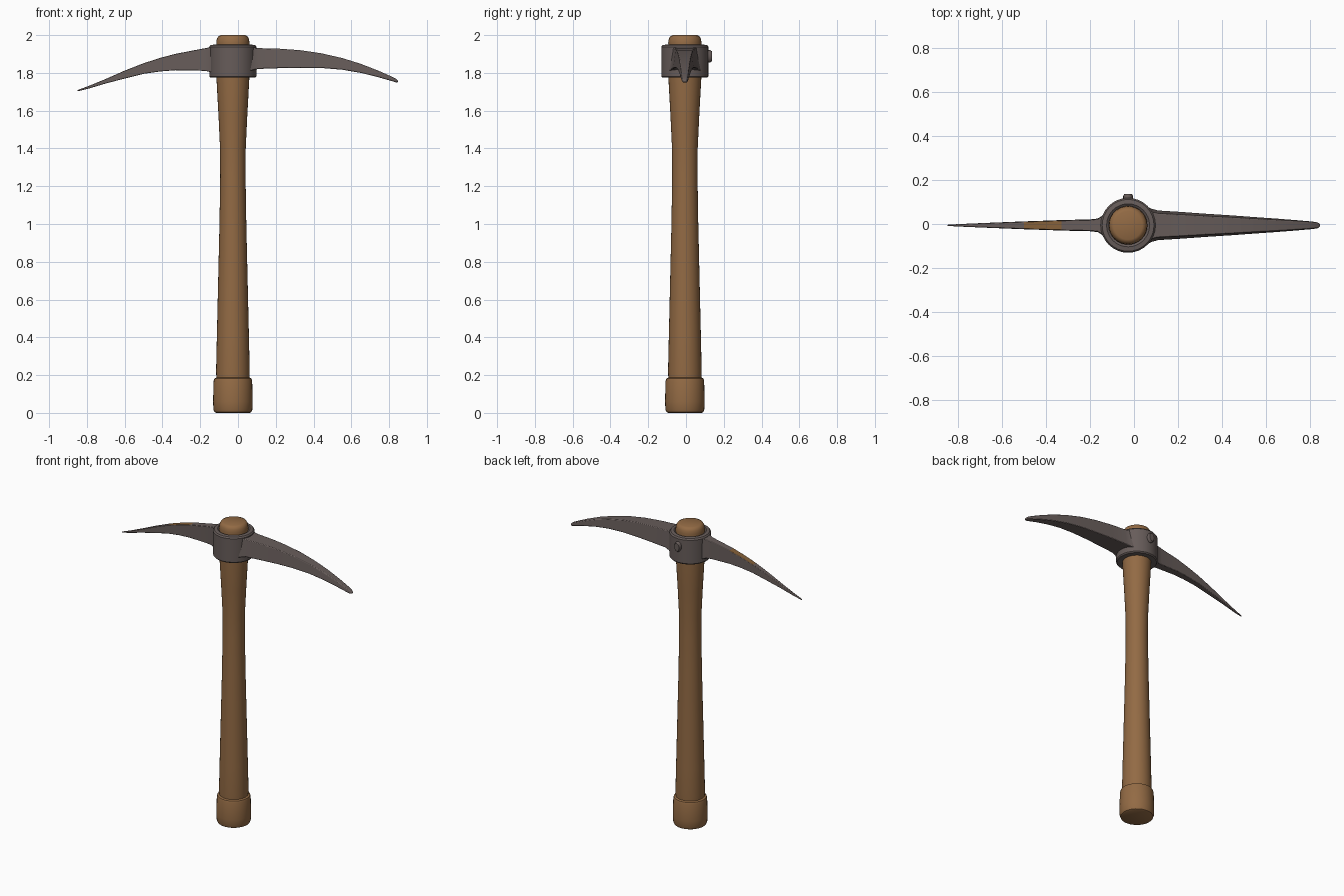
import bpy, bmesh, math

CX, CY = -0.027, -0.006   # shaft axis

old = bpy.data.objects.get("Cube")
if old:
    bpy.data.objects.remove(old)


def material(name, rgb):
    mat = bpy.data.materials.new(name)
    mat.use_nodes = True
    mat.diffuse_color = (*rgb, 1)
    mat.node_tree.nodes["Principled BSDF"].inputs["Base Color"].default_value = (*rgb, 1)
    return mat


wood = material("warm_wood", (0.29, 0.145, 0.058))
iron = material("dark_iron", (0.135, 0.108, 0.102))
rust = material("rust_brown", (0.23, 0.115, 0.04))


def finish(bm, name, mats, bevel=0, angle=35):
    bmesh.ops.recalc_face_normals(bm, faces=bm.faces)
    mesh = bpy.data.meshes.new(name)
    bm.to_mesh(mesh)
    bm.free()
    for m in mats:
        mesh.materials.append(m)
    mesh.shade_smooth()
    mesh.set_sharp_from_angle(angle=math.radians(angle))
    obj = bpy.data.objects.new(name, mesh)
    bpy.context.collection.objects.link(obj)
    if bevel:
        mod = obj.modifiers.new("soft_edges", 'BEVEL')
        mod.width = bevel
        mod.segments = 2
        mod.limit_method = 'ANGLE'
        mod.angle_limit = math.radians(40)
    return obj


def bridge(bm, rings, closed=False):
    """Skin consecutive rings; cap the ends unless the loop is closed."""
    pairs = list(zip(rings, rings[1:]))
    if closed:
        pairs.append((rings[-1], rings[0]))
    for a, b in pairs:
        n = len(a)
        for i in range(n):
            j = (i + 1) % n
            bm.faces.new((a[i], a[j], b[j], b[i]))
    if not closed:
        bm.faces.new(rings[0])
        bm.faces.new(rings[-1])


def turned(name, profile, mat, closed=False, sides=32):
    """Turn a (radius, height) profile around the shaft axis."""
    bm = bmesh.new()
    rings = []
    for r, z in profile:
        angles = [2 * math.pi * i / sides for i in range(sides)]
        rings.append([bm.verts.new((CX + r * math.cos(a), CY + r * math.sin(a), z))
                      for a in angles])
    bridge(bm, rings, closed)
    return finish(bm, name, [mat])


def blade(name, stations, top_ratio, rust_span=None):
    """Loft trapezoid sections: (x, bottom z, top z, half width)."""
    bm = bmesh.new()
    rings = []
    for x, low, high, half in stations:
        top = half * top_ratio
        section = ((-half, low), (half, low), (top, high), (-top, high))
        rings.append([bm.verts.new((x, CY + y, z)) for y, z in section])
    bridge(bm, rings)
    bmesh.ops.recalc_face_normals(bm, faces=bm.faces)
    if rust_span:
        for f in bm.faces:
            x = f.calc_center_median().x
            if f.normal.z > 0.7 and rust_span[0] < x < rust_span[1]:
                f.material_index = 1
    return finish(bm, name, [iron, rust], bevel=0.004)


# Wooden shaft with flared ends and a rounded top
turned("shaft", [
    (0.086, 0.15), (0.089, 0.22), (0.085, 0.4), (0.078, 0.7), (0.071, 1.0),
    (0.067, 1.25), (0.068, 1.4), (0.076, 1.57), (0.087, 1.77), (0.088, 1.96),
    (0.085, 1.98), (0.077, 1.994), (0.065, 2.0)], wood)

# Thick sleeve at the foot of the shaft
turned("foot_sleeve", [
    (0.088, 0.0), (0.098, 0.005), (0.103, 0.018), (0.105, 0.06),
    (0.102, 0.17), (0.098, 0.182), (0.086, 0.188)], wood)

# Iron collar ring around the shaft
turned("collar", [
    (0.08, 1.775), (0.119, 1.775), (0.125, 1.782), (0.125, 1.938),
    (0.118, 1.947), (0.098, 1.95), (0.088, 1.942)], iron, closed=True)

# Narrow pick on the right, with a rusty patch on its upper face
blade("pick_arm", [
    (-0.11, 1.795, 1.943, 0.07), (-0.14, 1.803, 1.94, 0.047),
    (-0.165, 1.809, 1.932, 0.031), (-0.2, 1.812, 1.926, 0.027),
    (-0.33, 1.814, 1.901, 0.024), (-0.41, 1.808, 1.88, 0.021),
    (-0.5, 1.795, 1.851, 0.018), (-0.6, 1.77, 1.812, 0.014),
    (-0.7, 1.744, 1.768, 0.01), (-0.79, 1.717, 1.731, 0.006),
    (-0.85, 1.702, 1.709, 0.003)], 0.92, (-0.5, -0.33))

# Broad tapering blade on the left
blade("broad_arm", [
    (0.05, 1.808, 1.938, 0.092), (0.08, 1.815, 1.934, 0.076),
    (0.11, 1.821, 1.931, 0.068), (0.22, 1.825, 1.928, 0.061),
    (0.33, 1.827, 1.92, 0.053), (0.44, 1.826, 1.904, 0.046),
    (0.55, 1.817, 1.879, 0.038), (0.65, 1.8, 1.848, 0.031),
    (0.74, 1.778, 1.813, 0.024), (0.81, 1.758, 1.782, 0.018),
    (0.836, 1.75, 1.769, 0.014), (0.847, 1.75, 1.76, 0.007)], 0.8)

# Oval stud on the back of the collar
bm = bmesh.new()
rings = []
for y, s in ((0.09, 1), (0.128, 1), (0.137, 0.8)):
    rings.append([bm.verts.new((CX + 0.022 * s * math.cos(a), y, 1.888 + 0.033 * s * math.sin(a)))
                  for a in (2 * math.pi * i / 16 for i in range(16))])
bridge(bm, rings)
finish(bm, "back_stud", [iron])
